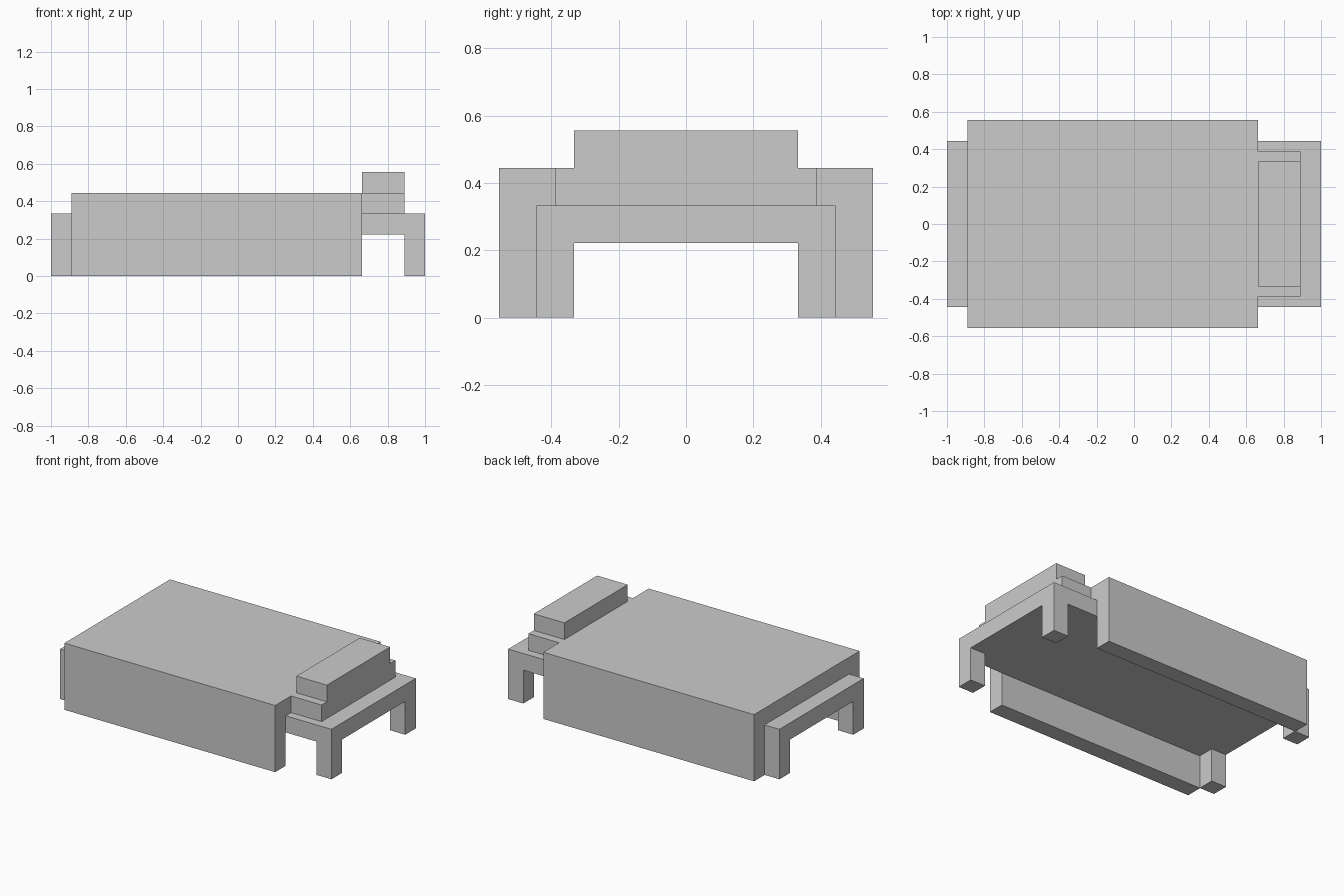
import bpy, bmesh

if "Cube" in bpy.data.objects:
    bpy.data.objects.remove(bpy.data.objects["Cube"])

U = 1 / 9  # block unit


def block(name, *boxes):
    """Make one object from boxes given as (x0, x1, y0, y1, z0, z1) in block units."""
    bm = bmesh.new()
    for x0, x1, y0, y1, z0, z1 in boxes:
        verts = bmesh.ops.create_cube(bm, size=1)["verts"]
        for v in verts:
            v.co.x = (x1 if v.co.x > 0 else x0) * U
            v.co.y = (y1 if v.co.y > 0 else y0) * U
            v.co.z = (z1 if v.co.z > 0 else z0) * U
    mesh = bpy.data.meshes.new(name)
    bm.to_mesh(mesh)
    bm.free()
    obj = bpy.data.objects.new(name, mesh)
    bpy.context.collection.objects.link(obj)
    return obj


# Bed frame slab
block("bed_frame", (-9, 9, -4, 4, 2, 3))

# Four corner legs
for end, x in (("foot", -9), ("head", 8)):
    for side, y in (("front", -4), ("back", 3)):
        block(f"{end}_{side}_leg", (x, x + 1, y, y + 1, 0, 2))

# Mattress showing at the head end, with the pillow on it
block("mattress", (5.97, 8, -3.5, 3.5, 3, 4))
block("pillow", (5.97, 8, -3, 3, 4, 5))

# Blanket: top sheet and two sides hanging to the floor
block("blanket_top", (-8.02, 5.97, -5, 5, 3, 4))
for side, y in (("front", -5), ("back", 4)):
    block(f"blanket_{side}_side", (-8.02, 5.97, y, y + 1, 0, 3))
